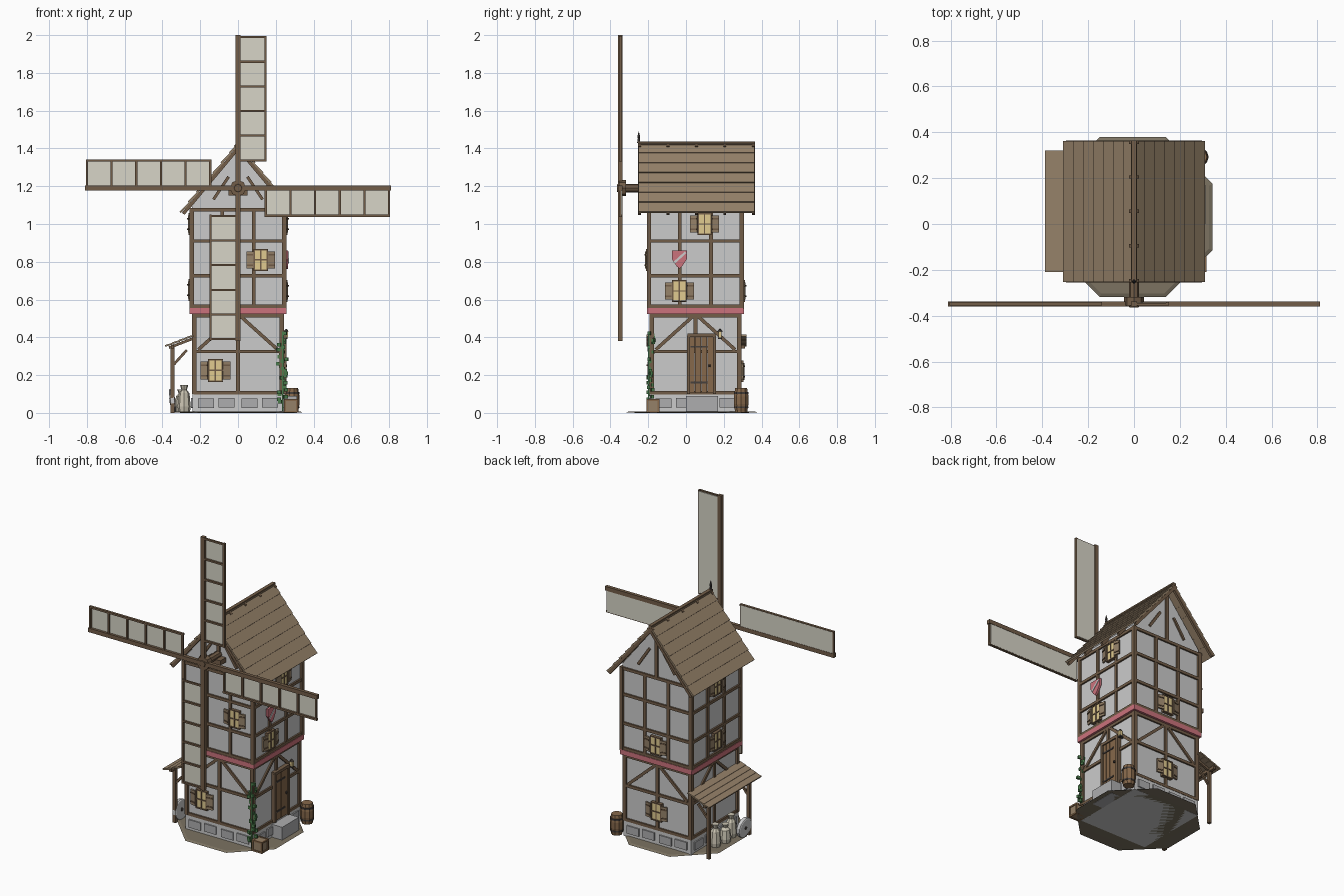
import bpy, bmesh, math, random
from mathutils import Matrix, Vector

if "Cube" in bpy.data.objects:
    bpy.data.objects.remove(bpy.data.objects["Cube"])

random.seed(4)
T, R = Matrix.Translation, lambda deg, ax: Matrix.Rotation(math.radians(deg), 4, ax)
COL = dict(timber=(.17, .11, .065), plank=(.3, .22, .14), door=(.24, .14, .07), pink=(.6, .17, .2),
           cloth=(.68, .66, .57), glass=(.75, .6, .28), leaf=(.07, .2, .07), dark=(.06, .05, .045),
           earth=(.2, .17, .12), sack=(.6, .56, .45), white=(.8, .8, .78), wall=(.55, .55, .56), stone=(.42, .42, .43))
parts = {}


def mesh_for(name, col):
    if name not in parts:
        parts[name] = (bmesh.new(), col)
    return parts[name][0]


def box(name, col, m, size):
    bmesh.ops.create_cube(mesh_for(name, col), size=1, matrix=m @ Matrix.Diagonal((*size, 1)))


def lathe(name, col, m, profile, n=10):
    bm = mesh_for(name, col)
    rings = [[bm.verts.new(m @ Vector((r * math.cos(2 * math.pi * i / n), r * math.sin(2 * math.pi * i / n), z)))
              for i in range(n)] for r, z in profile]
    for a, b in zip(rings, rings[1:]):
        for i in range(n):
            bm.faces.new((a[i], a[(i + 1) % n], b[(i + 1) % n], b[i]))
    bm.faces.new(rings[0][::-1])
    bm.faces.new(rings[-1])


def prism(name, col, m, pts, depth):
    # outline in local x,z, thickness along local y
    bm = mesh_for(name, col)
    a = [bm.verts.new(m @ Vector((x, 0, z))) for x, z in pts]
    b = [bm.verts.new(m @ Vector((x, depth, z))) for x, z in pts]
    bm.faces.new(a)
    bm.faces.new(b[::-1])
    for i in range(len(a)):
        j = (i + 1) % len(a)
        bm.faces.new((a[j], a[i], b[i], b[j]))


def face(k, u, d, z):
    # wall frame: k = 0 front, 1 right, 2 back, 3 left; u along wall, d out from the centre
    return T((0, .05, 0)) @ R(90 * k, 'Z') @ T((u, -d, z))


def bar(name, col, k, p, q, w, d, t=.02):
    (u1, z1), (u2, z2) = p, q
    a = math.degrees(math.atan2(z2 - z1, u2 - u1))
    box(name, col, face(k, (u1 + u2) / 2, d, (z1 + z2) / 2) @ R(-a, 'Y'), (math.hypot(u2 - u1, z2 - z1), t, w))


# Ground, stone plinth, storeys
lathe("ground", "earth", T((-.005, .03, 0)) @ R(22.5, 'Z'), [(.3, 0), (.377, .002), (.36, .008)], 8)
box("stone_plinth", "wall", T((0, .05, .05)), (.48, .48, .1))
box("lower_storey", "wall", T((0, .05, .31)), (.464, .464, .44))
box("upper_storey", "wall", T((0, .05, .815)), (.486, .486, .55))
prism("gable_attic", "wall", T((0, -.193, 0)), [(-.243, 1.07), (.243, 1.07), (.243, 1.105), (0, 1.405), (-.243, 1.105)], .486)
for k in range(4):
    for i, u in enumerate((-.17, -.06, .06, .17)):
        box("plinth_blocks", "stone", face(k, u, .24, .05 + .004 * (i % 2)), (.085, .016, .05))
    bar("pink_band", "pink", k, (-.253, .54), (.253, .54), .032, .246)

    # Timber framing
    tf = ("timber_frame", "timber", k)
    bar(*tf, (-.232, .1), (-.232, .53), .024, .232, .024)
    bar(*tf, (-.245, .55), (-.245, 1.085), .022, .244, .024)
    for z in (.107, .325, .515):
        bar(*tf, (-.235, z), (.235, z), .018, .232)
    for z in (.565, .725, .91, 1.075):
        bar(*tf, (-.245, z), (.245, z), .018, .243)
    bar(*tf, (0, .325 if k == 1 else .1), (0, .52), .02, .232)
    for s in (-1, 1):
        bar(*tf, (.015 * s, .51), (.21 * s, .335), .018, .231)
        bar(*tf, (.083 * s, .56), (.083 * s, 1.075), .02, .242)
    # Gable timbers
    if k % 2 == 0:
        bar(*tf, (0, 1.08), (0, 1.4), .02, .242)
        for s in (-1, 1):
            bar(*tf, (.13 * s, 1.13), (.05 * s, 1.25), .016, .242)


# Windows with shutters
def window(k, u, z, d, s=1):
    box("window_panes", "glass", face(k, u, d, z), (.066 * s, .03, .1 * s))
    for du in (-.034, 0, .034):
        box("window_frames", "timber", face(k, u + du * s, d + .006, z), (.007, .026, .11 * s))
    for dz in (-.054, 0, .054):
        box("window_frames", "timber", face(k, u, d + .006, z + dz * s), (.075 * s, .026, .007))
    for sg in (-1, 1):
        m = face(k, u + sg * .056 * s, d + .014, z) @ R(sg * 12, 'Z')
        box("shutters", "plank", m, (.038 * s, .01, .09 * s))
        for dz in (-.028, .028):
            box("shutter_battens", "timber", m @ T((0, -.006, dz)), (.034 * s, .006, .008))


for w in [(0, -.12, .225, .232, 1.05), (0, .12, .81, .243), (1, .048, 1., .243), (1, -.085, .645, .243, 1.02),
          (2, 0, .645, .243), (2, 0, .22, .236), (3, 0, 1., .243), (3, 0, .65, .243)]:
    window(*w)

# Door, step, lantern and shield on the right side
for i in range(4):
    box("door_planks", "door", face(1, -.018 + .033 * (i - .05), .24, .255), (.031, .02, .3))
for u in (-.037, .1):
    box("door_frame", "timber", face(1, u, .243, .255), (.016, .03, .31))
box("door_frame", "timber", face(1, .032, .243, .411), (.15, .03, .018))
for z in (.16, .35):
    box("door_straps", "dark", face(1, .02, .252, z), (.09, .005, .01))
lathe("door_knob", "dark", face(1, .075, .255, .25), [(.006, -.006), (.006, .006)], 6)
box("door_step", "stone", face(1, .035, .275, .045), (.17, .075, .09))
box("lantern", "glass", face(1, .13, .255, .415), (.018, .018, .03))
lathe("lantern_cap", "dark", face(1, .13, .255, .43), [(.015, 0), (.003, .014)], 4)
bar("lantern_bracket", "dark", 1, (.13, .39), (.13, .4), .02, .248, .03)
prism("shield", "pink", face(1, -.085, .266, .815),
      [(-.04, .045), (-.04, .0), (-.015, -.038), (0, -.052), (.015, -.038), (.04, 0), (.04, .045)], .014)
bar("shield_stripe", "white", 1, (-.113, .795), (-.052, .85), .012, .267, .004)

# Plank roof in overlapping courses, with barge boards
L, N = .476, 7
for s in (0, 180):
    slope = T((0, .055, 1.432)) @ R(s, 'Z') @ R(50.1, 'Y')
    for i in range(N):
        box("roof_planks", "plank", slope @ T(((i + .5) * L / N, 0, -.006)) @ R(-5, 'Y'), (L / N + .008, .615, .011))
    for y in (-.302, -.15, 0, .15, .302):
        box("roof_rafters", "timber", slope @ T((L / 2, y, -.02)), (L, .015, .018))
box("ridge_beam", "timber", T((0, .055, 1.428)), (.022, .62, .016))
lathe("ridge_finial", "dark", T((0, -.25, 1.43)), [(.01, 0), (.006, .025), (.009, .03), (.001, .06)], 6)

# Sails, hub and axle
hub = T((0, -.348, 1.19))
for i in range(4):
    m = hub @ R(90 * i, 'Y')
    box("sail_spars", "timber", m @ T((0, 0, .405)), (.026, .022, .81))
    box("sail_rails", "timber", m @ T((.146, 0, .473)), (.012, .016, .665))
    for j in range(6):
        box("sail_rungs", "timber", m @ T((.08, -.002, .147 + j * .1305)), (.14, .012, .011))
    box("sail_cloth", "cloth", m @ T((.08, .007, .473)), (.135, .004, .65))
turn = hub @ R(90, 'X')
lathe("sail_hub", "timber", turn, [(.022, -.2), (.022, -.03), (.043, -.03), (.043, .008), (.022, .008), (.02, .016)], 8)
box("axle_bearing", "timber", T((0, -.22, 1.165)), (.1, .06, .03))

# Lean-to on the left
lean = T((-.31, .055, .382)) @ R(-21, 'Y')
for i in range(4):
    box("lean_to_planks", "plank", lean @ T((-.0585 + i * .039, 0, 0)) @ R(4, 'Y'), (.045, .53, .009))
for y in (-.14, .265):
    box("lean_to_posts", "timber", T((-.347, y, .175)), (.02, .02, .35))
    box("lean_to_braces", "timber", T((-.305, y, .295)) @ R(-48, 'Y'), (.1, .012, .014))
    box("lean_to_braces", "timber", T((-.3, y, .37)) @ R(-21, 'Y'), (.14, .014, .014))
box("lean_to_beam", "timber", T((-.347, .0625, .35)), (.018, .5, .018))

# Flour sacks and millstone
for x, y, h in ((-.285, .11, .145), (-.3, .03, .12), (-.285, -.05, .145)):
    lathe("flour_sacks", "sack", T((x, y, .003)), [(.03, 0), (.035, .03), (.028, h * .7), (.014, h * .82), (.022, h)], 8)
lathe("millstone", None, T((-.347, -.09, .065)) @ R(84, 'Y'), [(.056, -.014), (.062, -.01), (.062, .01), (.056, .014)], 14)
lathe("millstone_eye", "dark", T((-.347, -.09, .065)) @ R(84, 'Y'), [(.012, -.016), (.012, .016)], 8)

# Barrel and crate
lathe("barrel", "door", T((.285, .292, .003)), [(.033, 0), (.041, .045), (.041, .085), (.033, .128)], 10)
for z, r in ((.025, .04), (.1, .041)):
    lathe("barrel_hoops", "dark", T((.285, .292, z)), [(r, 0), (r, .01)], 10)
crate = T((.28, -.175, .037))
box("crate", "plank", crate, (.064, .06, .066))
for sx in (-1, 1):
    for sy in (-1, 1):
        box("crate_edges", "door", crate @ T((.032 * sx, .03 * sy, 0)), (.01, .01, .07))
        box("crate_edges", "door", crate @ T((0, .03 * sx, .031 * sy)), (.07, .01, .01))
        box("crate_edges", "door", crate @ T((.032 * sx, 0, .031 * sy)), (.01, .066, .01))

# Ivy climbing the front right corner
box("ivy_stem", "leaf", T((.236, -.196, .22)), (.008, .008, .42))
for i in range(30):
    m = T((.236 + random.uniform(-.025, .02), -.197 + random.uniform(-.006, .025), .06 + i * .0125))
    box("ivy_leaves", "leaf", m @ R(random.uniform(-25, 25), 'Z'), (.02, .014, .018))

# Turn the collected meshes into objects
for name, (bm, col) in parts.items():
    bmesh.ops.recalc_face_normals(bm, faces=bm.faces)
    me = bpy.data.meshes.new(name)
    bm.to_mesh(me)
    bm.free()
    if col:
        mat = bpy.data.materials.get(col) or bpy.data.materials.new(col)
        mat.diffuse_color = (*COL[col], 1)
        mat.use_nodes = True
        mat.node_tree.nodes["Principled BSDF"].inputs["Base Color"].default_value = mat.diffuse_color
        me.materials.append(mat)
    bpy.context.collection.objects.link(bpy.data.objects.new(name, me))
